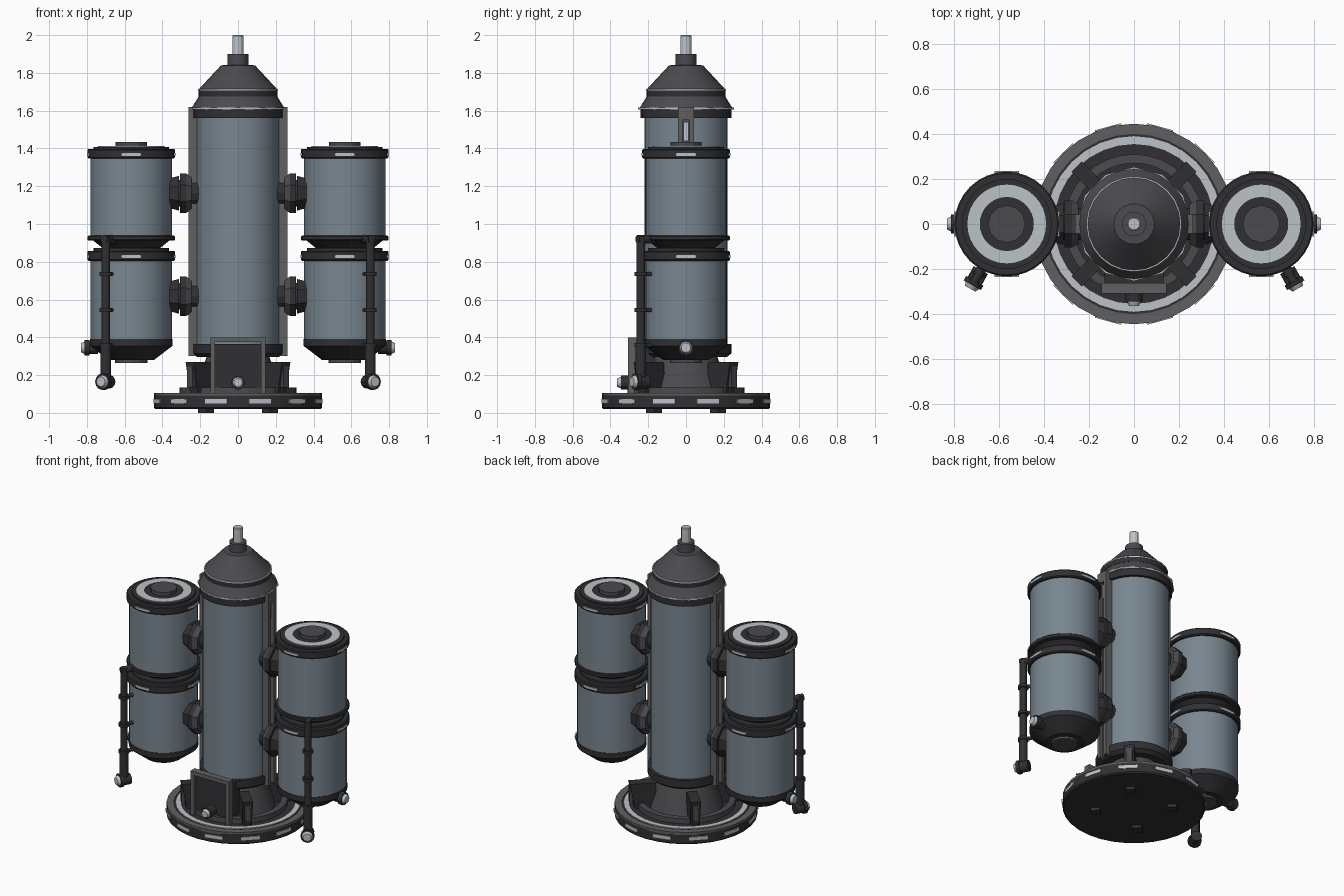
import bpy, bmesh
from math import radians, sin, cos, pi
from mathutils import Vector, Matrix

if "Cube" in bpy.data.objects:
    bpy.data.objects.remove(bpy.data.objects["Cube"])


def material(name, rgb):
    m = bpy.data.materials.new(name)
    m.diffuse_color = (*rgb, 1)
    m.use_nodes = True
    m.node_tree.nodes["Principled BSDF"].inputs["Base Color"].default_value = m.diffuse_color
    return m


BLUE = material("blue_grey_paint", (0.19, 0.24, 0.28))
DARK = material("dark_metal", (0.03, 0.03, 0.033))
MID = material("mid_metal", (0.07, 0.07, 0.078))
FRAME = material("frame_metal", (0.12, 0.115, 0.115))
LIGHT = material("light_metal", (0.5, 0.54, 0.57))


def finish(name, bm, mat, smooth=True):
    bmesh.ops.remove_doubles(bm, verts=bm.verts, dist=1e-5)
    bmesh.ops.recalc_face_normals(bm, faces=bm.faces)
    me = bpy.data.meshes.new(name)
    bm.to_mesh(me)
    bm.free()
    me.materials.append(mat)
    ob = bpy.data.objects.new(name, me)
    bpy.context.collection.objects.link(ob)
    if smooth:
        bpy.ops.object.select_all(action='DESELECT')
        bpy.context.view_layer.objects.active = ob
        ob.select_set(True)
        bpy.ops.object.shade_smooth_by_angle(angle=radians(28))
    return ob


def lathe(name, profile, mat, x=0, segs=32):
    """Spin (radius, z) points around a vertical axis at x."""
    bm = bmesh.new()
    vs = [bm.verts.new((r, 0, z)) for r, z in profile]
    es = [bm.edges.new(p) for p in zip(vs, vs[1:])]
    bmesh.ops.spin(bm, geom=vs + es, cent=(0, 0, 0), axis=(0, 0, 1),
                   angle=2 * pi, steps=segs)
    bmesh.ops.translate(bm, verts=bm.verts, vec=(x, 0, 0))
    return finish(name, bm, mat)


def disc(name, r, z0, z1, mat, x=0, segs=32, bevel=0.0):
    return lathe(name, [(0, z0), (r - bevel, z0), (r, z0 + bevel), (r, z1 - bevel),
                        (r - bevel, z1), (0, z1)], mat, x, segs)


def ring(name, r0, r1, z0, z1, mat, x=0, segs=32):
    return lathe(name, [(r0, z0), (r1, z0), (r1, z1), (r0, z1), (r0, z0)], mat, x, segs)


def rod(name, a, b, r, mat, segs=12, r2=None):
    a, b = Vector(a), Vector(b)
    bm = bmesh.new()
    m = Matrix.Translation((a + b) / 2) @ (b - a).to_track_quat('Z', 'Y').to_matrix().to_4x4()
    if segs == 8:
        m = m @ Matrix.Rotation(pi / 8, 4, 'Z')
    bmesh.ops.create_cone(bm, cap_ends=True, segments=segs, radius1=r,
                          radius2=r if r2 is None else r2, depth=(b - a).length, matrix=m)
    return finish(name, bm, mat)


def box(name, size, loc, mat, angle=0, center=(0, 0)):
    """Box placed at loc (radial, tangential, z), turned about a vertical axis at center."""
    bm = bmesh.new()
    m = (Matrix.Translation((*center, 0)) @ Matrix.Rotation(angle, 4, 'Z')
         @ Matrix.Translation(loc) @ Matrix.Diagonal((*size, 1)))
    bmesh.ops.create_cube(bm, size=1, matrix=m)
    return finish(name, bm, mat, False)


# Base plate with inlaid rings and rim lights
disc("base_plate", 0.445, 0.02, 0.10, DARK, segs=32, bevel=0.008)
ring("base_outer_ring", 0.40, 0.445, 0.085, 0.104, FRAME)
ring("base_light_ring", 0.355, 0.39, 0.09, 0.106, LIGHT)
ring("base_inner_ring", 0.27, 0.31, 0.09, 0.135, MID)
for i in range(12):
    box("base_rim_light", (0.012, 0.12, 0.022), (0.441, 0, 0.062), LIGHT, radians(15 + 30 * i))

# Foot cone, four ribs and the pads under them
lathe("foot_cone", [(0, 0.09), (0.235, 0.09), (0.22, 0.14), (0.165, 0.30), (0, 0.30)], MID)
for i in range(4):
    a = radians(45 + 90 * i)
    rib = box("foot_rib", (0.16, 0.065, 0.19), (0.28, 0, 0.175), DARK, a)
    for v in rib.data.vertices:
        if v.co.z < 0.15:
            v.co.x *= 0.9
            v.co.y *= 0.9
    box("foot_rib_cap", (0.02, 0.04, 0.11), (0.35, 0, 0.19), MID, a)
    box("foot_pad", (0.06, 0.06, 0.03), (0.24, 0, 0.015), DARK, a)

# Central column
disc("column_body", 0.22, 0.32, 1.60, BLUE)
lathe("column_lower_collar", [(0, 0.295), (0.215, 0.295), (0.24, 0.315), (0.24, 0.365), (0, 0.365)], DARK)
disc("column_upper_collar", 0.24, 1.56, 1.612, DARK, segs=24)
disc("shoulder_light_ring", 0.253, 1.607, 1.617, LIGHT, segs=12)
lathe("shoulder", [(0, 1.61), (0.244, 1.617), (0.205, 1.68), (0, 1.68)], MID, segs=24)
disc("shoulder_band", 0.21, 1.675, 1.71, DARK, segs=24)
disc("shoulder_band_light", 0.212, 1.707, 1.716, LIGHT, segs=24)
lathe("nose_cone", [(0, 1.71), (0.205, 1.716), (0.09, 1.84), (0, 1.845)], MID, segs=24)
disc("nose_collar", 0.055, 1.83, 1.90, MID, segs=16)
disc("nose_pin", 0.03, 1.89, 2.0, LIGHT, segs=12, bevel=0.004)

# Front hatch: dark panel in a raised frame with a knob
box("hatch_panel", (0.26, 0.12, 0.28), (0, -0.225, 0.225), DARK)
for s in (-1, 1):
    box("hatch_frame_side", (0.024, 0.045, 0.30), (s * 0.133, -0.285, 0.25), FRAME)
box("hatch_frame_top", (0.29, 0.045, 0.026), (0, -0.285, 0.387), FRAME)
rod("hatch_knob_stem", (0, -0.27, 0.16), (0, -0.345, 0.16), 0.037, DARK)
rod("hatch_knob", (0, -0.34, 0.16), (0, -0.365, 0.16), 0.032, LIGHT, r2=0.022)

TX = 0.565
for s in (-1, 1):
    cx = s * TX

    # Side rail along the column
    for t in (-1, 1):
        box("rail_edge", (0.06, 0.024, 1.32), (s * 0.232, t * 0.03, 0.96), FRAME)
    box("rail_channel", (0.04, 0.05, 1.30), (s * 0.22, 0, 0.96), MID)
    box("rail_top", (0.06, 0.084, 0.07), (s * 0.232, 0, 1.585), FRAME)
    box("rail_light", (0.012, 0.024, 0.1), (s * 0.242, 0, 1.49), LIGHT)

    # Eight-sided couplings between column and tanks
    for z in (1.163, 0.617):
        rod("coupling_core", (s * 0.2, 0, z), (s * 0.38, 0, z), 0.07, DARK)
        rod("coupling_inner", (s * 0.247, 0, z), (s * 0.275, 0, z), 0.095, MID, 8, 0.113)
        rod("coupling_middle", (s * 0.275, 0, z), (s * 0.308, 0, z), 0.113, DARK, 8)
        rod("coupling_outer", (s * 0.312, 0, z), (s * 0.362, 0, z), 0.10, DARK, 8, 0.085)

    # Upper tank
    disc("upper_tank_body", 0.215, 0.93, 1.36, BLUE, cx)
    disc("upper_tank_rim", 0.232, 1.347, 1.398, DARK, cx, bevel=0.006)
    disc("upper_tank_lid", 0.20, 1.39, 1.408, DARK, cx)
    ring("lid_light_ring", 0.12, 0.175, 1.40, 1.413, LIGHT, cx)
    disc("lid_cap", 0.083, 1.40, 1.433, MID, cx, 12)
    disc("upper_tank_lower_rim", 0.232, 0.912, 0.938, DARK, cx, bevel=0.005)
    lathe("tank_waist", [(0, 0.92), (0.205, 0.915), (0.155, 0.875), (0.155, 0.85), (0, 0.85)], DARK, cx)

    # Lower tank
    disc("lower_tank_top", 0.20, 0.85, 0.873, DARK, cx)
    disc("lower_tank_rim", 0.232, 0.805, 0.858, DARK, cx, bevel=0.006)
    disc("lower_tank_body", 0.215, 0.38, 0.82, BLUE, cx)
    lathe("lower_tank_bottom", [(0, 0.28), (0.12, 0.28), (0.218, 0.355), (0.218, 0.392), (0, 0.392)], DARK, cx)
    disc("lower_tank_plug", 0.085, 0.265, 0.29, MID, cx, 12)

    # Lights on the tank rims
    for i in range(4):
        for z in (1.368, 0.828):
            box("tank_rim_light", (0.01, 0.11, 0.014), (0.23, 0, z), LIGHT, i * pi / 2, (cx, 0))

    # Outlet valve on the outer side
    rod("valve_body", (s * 0.74, 0, 0.345), (s * 0.805, 0, 0.345), 0.032, DARK)
    rod("valve_flange", (s * 0.785, 0, 0.345), (s * 0.812, 0, 0.345), 0.042, DARK)
    rod("valve_tip", (s * 0.81, 0, 0.345), (s * 0.83, 0, 0.345), 0.034, LIGHT, r2=0.025)

    # Filling pipe with clamps and nozzle on the front outer corner
    d = Vector((s * 0.49, -0.87, 0)).normalized()

    def at(r, z):
        return Vector((cx, 0, z)) + d * r

    rod("pipe", at(0.275, 0.17), at(0.275, 0.935), 0.023, DARK)
    rod("pipe_top_elbow", at(0.19, 0.92), at(0.295, 0.92), 0.022, DARK)
    rod("pipe_lower_sleeve", at(0.275, 0.19), at(0.275, 0.36), 0.028, DARK)
    for z in (0.735, 0.545, 0.36):
        rod("pipe_clamp", at(0.275, z - 0.01), at(0.275, z + 0.01), 0.034, DARK)
        rod("pipe_bracket", at(0.2, z), at(0.27, z), 0.012, MID, 8)
    rod("nozzle_body", at(0.235, 0.165), at(0.305, 0.165), 0.036, DARK)
    rod("nozzle_flange", at(0.29, 0.165), at(0.312, 0.165), 0.044, DARK)
    rod("nozzle_tip", at(0.31, 0.165), at(0.33, 0.165), 0.036, LIGHT, r2=0.026)
